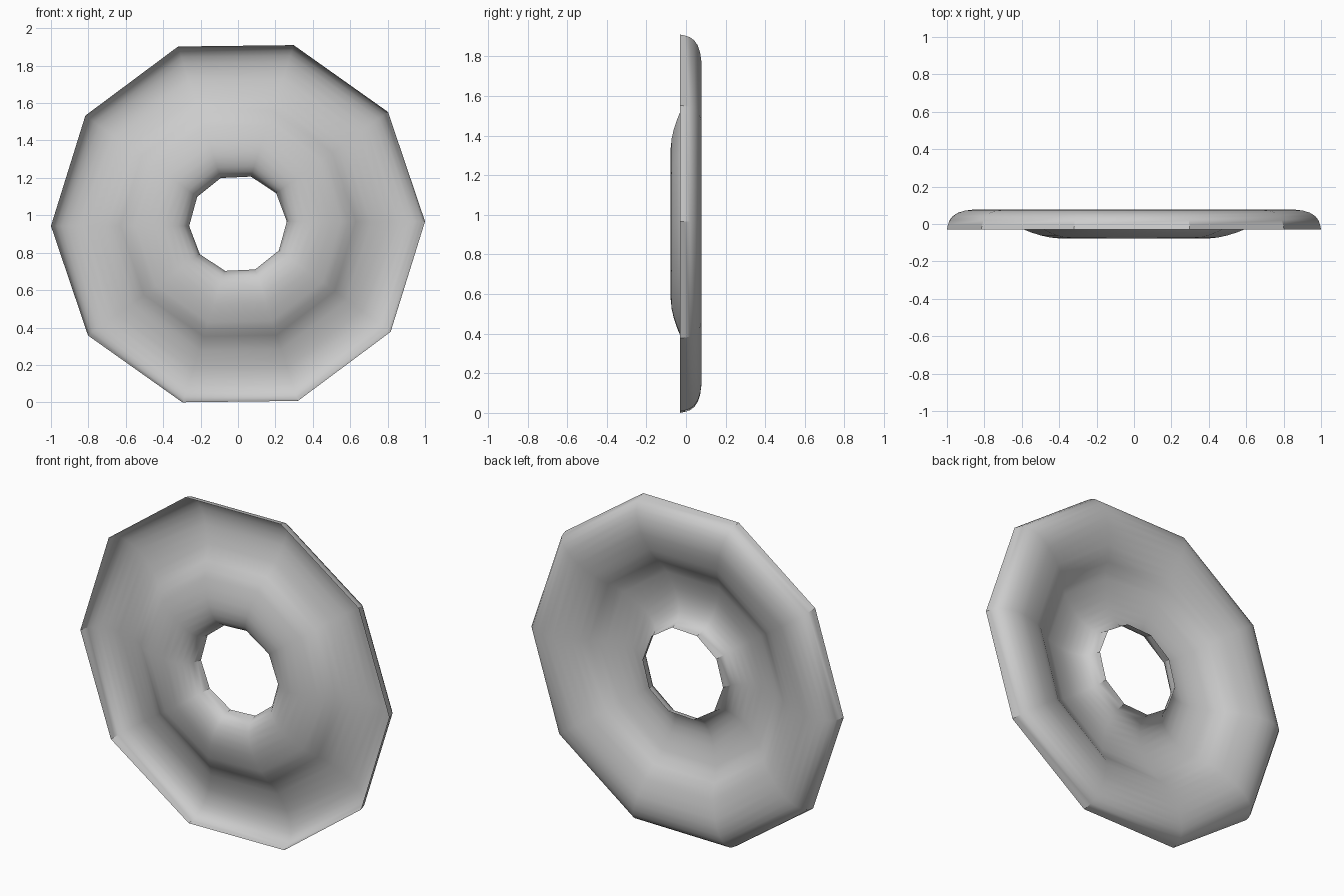
import bpy, bmesh, math

if "Cube" in bpy.data.objects:
    bpy.data.objects.remove(bpy.data.objects["Cube"])

SIDES = 10
OFFSET = 0.012    # small sideways shift of the swept profile
CENTRE_Z = 0.955

# Profile as (radius, depth): half of an S curve, from the hub lip to the middle
half = [(0.261, 0.03), (0.266, 0.005), (0.275, -0.02), (0.292, -0.042),
        (0.32, -0.06), (0.355, -0.071), (0.40, -0.077), (0.45, -0.072),
        (0.50, -0.061), (0.55, -0.045), (0.59, -0.029)]
# The outer half is the inner half turned about the middle of the curve
profile = half + [(0.63, 0.0)] + [(1.261 - r, -y) for r, y in reversed(half)]
profile[12] = (0.671, 0.029)

# Thin ten-sided ring swept around the depth axis
bm = bmesh.new()
rings = []
for i in range(SIDES):
    a = math.tau * i / SIDES
    c, s = math.cos(a), math.sin(a)
    rings.append([bm.verts.new((r * c - OFFSET * s, y, CENTRE_Z + r * s + OFFSET * c))
                  for r, y in profile])
for i in range(SIDES):
    p, q = rings[i], rings[(i + 1) % SIDES]
    for j in range(len(profile) - 1):
        bm.faces.new((p[j], p[j + 1], q[j + 1], q[j]))
bmesh.ops.recalc_face_normals(bm, faces=bm.faces)

mesh = bpy.data.meshes.new("dished_ring")
bm.to_mesh(mesh)
bm.free()
ring = bpy.data.objects.new("dished_ring", mesh)
bpy.context.collection.objects.link(ring)

# Plain grey finish
grey = bpy.data.materials.new("light_grey")
grey.diffuse_color = (0.6, 0.6, 0.6, 1)
grey.use_nodes = True
grey.node_tree.nodes["Principled BSDF"].inputs["Base Color"].default_value = grey.diffuse_color
mesh.materials.append(grey)

# Smooth dish, crisp corners on the steep rim and hub walls
bpy.context.view_layer.objects.active = ring
ring.select_set(True)
bpy.ops.object.shade_smooth_by_angle(angle=math.radians(30))
